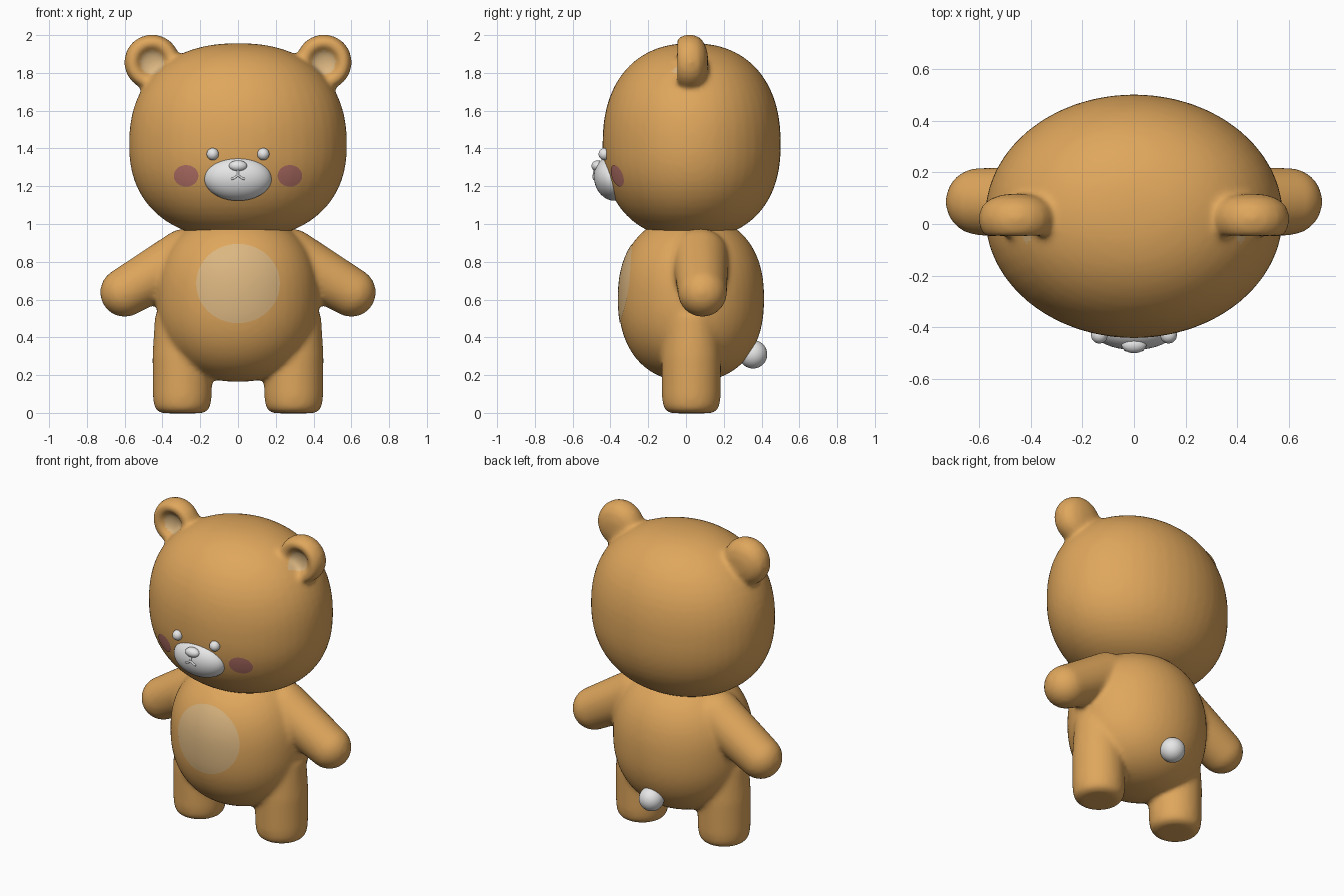
import bpy, bmesh, math
from mathutils import Matrix, Vector
from mathutils.bvhtree import BVHTree

if "Cube" in bpy.data.objects:
    bpy.data.objects.remove(bpy.data.objects["Cube"])


def material(name, rgb):
    m = bpy.data.materials.new(name)
    m.diffuse_color = (*rgb, 1)
    m.use_nodes = True
    m.node_tree.nodes["Principled BSDF"].inputs["Base Color"].default_value = m.diffuse_color
    return m


FUR = material("honey_fur", (0.74, 0.385, 0.108))
CREAM = material("pale_tan", (0.71, 0.47, 0.22))
PINK = material("dusty_pink", (0.47, 0.17, 0.14))
WHITE = material("soft_white", (0.8, 0.8, 0.8))


def blob(bm, loc, rad, n=2.0, tilt=0.0):
    """Ellipsoid; n above 2 makes the vertical profile fuller."""
    rot = Matrix.Rotation(tilt, 3, 'X')
    for v in bmesh.ops.create_uvsphere(bm, u_segments=48, v_segments=32, radius=1)["verts"]:
        rho = math.hypot(v.co.x, v.co.y)
        c = v.co * (rho ** n + abs(v.co.z) ** n) ** (-1 / n)
        v.co = rot @ Vector((c.x * rad[0], c.y * rad[1], c.z * rad[2])) + Vector(loc)


def lathe(bm, profile, matrix, seg=48):
    """Closed solid turned around z from (radius, height) points."""
    rings = []
    for r, h in profile:
        count = seg if r > 0 else 1
        rings.append([bm.verts.new(matrix @ Vector((r * math.cos(2 * math.pi * i / seg),
                                                    r * math.sin(2 * math.pi * i / seg), h)))
                      for i in range(count)])
    for a, b in zip(rings, rings[1:]):
        for i in range(seg):
            j = (i + 1) % seg
            quad = [a[i % len(a)], a[j % len(a)], b[j % len(b)], b[i % len(b)]]
            bm.faces.new(list(dict.fromkeys(quad)))


def tapered_limb(bm, p, rp, q, rq):
    """Hull around two balls."""
    tmp = bmesh.new()
    blob(tmp, p, (rp, rp, rp))
    blob(tmp, q, (rq, rq, rq))
    verts = [bm.verts.new(v.co) for v in tmp.verts]
    tmp.free()
    hull = bmesh.ops.convex_hull(bm, input=verts)
    loose = [g for g in hull["geom_interior"] if isinstance(g, bmesh.types.BMVert)]
    bmesh.ops.delete(bm, geom=loose, context='VERTS')


def finish(name, bm, mat):
    bmesh.ops.recalc_face_normals(bm, faces=bm.faces[:])
    me = bpy.data.meshes.new(name)
    bm.to_mesh(me)
    bm.free()
    me.materials.append(mat)
    me.polygons.foreach_set("use_smooth", [True] * len(me.polygons))
    ob = bpy.data.objects.new(name, me)
    bpy.context.collection.objects.link(ob)
    return ob


def melt(ob, mat, voxel=0.014, rounds=12):
    """Fuse overlapping solids into one soft skin."""
    rm = ob.modifiers.new("fuse", 'REMESH')
    rm.mode = 'VOXEL'
    rm.voxel_size = voxel
    rm.use_smooth_shade = True
    sm = ob.modifiers.new("soften", 'SMOOTH')
    sm.factor = 0.5
    sm.iterations = rounds
    deps = bpy.context.evaluated_depsgraph_get()
    me = bpy.data.meshes.new_from_object(ob.evaluated_get(deps))
    ob.modifiers.clear()
    ob.data = me
    me.materials.clear()
    me.materials.append(mat)
    me.polygons.foreach_set("use_smooth", [True] * len(me.polygons))


def surface(ob):
    """Returns a function giving the front y of an object at (x, z)."""
    bm = bmesh.new()
    bm.from_mesh(ob.data)
    tree = BVHTree.FromBMesh(bm)
    bm.free()

    def front(x, z):
        hit = tree.ray_cast(Vector((x, -2, z)), Vector((0, 1, 0)))[0]
        return hit.y if hit else 0.0
    return front


def patch(name, front, cx, cz, rx, rz, mat, rings=12, seg=48):
    """Thin oval that follows the skin below it."""
    bm = bmesh.new()

    def vert(k, i):
        a = 2 * math.pi * i / seg
        x, z = cx + rx * k / rings * math.cos(a), cz + rz * k / rings * math.sin(a)
        return bm.verts.new((x, front(x, z) - 0.004, z))
    prev = [vert(0, 0)]
    for k in range(1, rings + 1):
        cur = [vert(k, i) for i in range(seg)]
        for i in range(seg):
            j = (i + 1) % seg
            quad = [prev[i % len(prev)], cur[i], cur[j], prev[j % len(prev)]]
            bm.faces.new(list(dict.fromkeys(quad)))
        prev = cur
    ob = finish(name, bm, mat)
    if ob.data.polygons[0].normal.y > 0:
        ob.data.flip_normals()


# body: torso, arms and legs
bm = bmesh.new()
blob(bm, (0, 0.028, 0.605), (0.43, 0.386, 0.44), 2.3)
LEG = [(0, 0), (0.105, 0), (0.135, 0.012), (0.15, 0.04), (0.156, 0.09),
       (0.158, 0.3), (0.145, 0.52), (0, 0.56)]
for s in (-1, 1):
    tapered_limb(bm, (s * 0.28, 0.075, 0.825), 0.15, (s * 0.6, 0.087, 0.638), 0.13)
    lathe(bm, LEG, Matrix.Translation((s * 0.295, 0.028, -0.002)))
body = finish("body", bm, FUR)
melt(body, FUR)

# head with hollow ears
bm = bmesh.new()
blob(bm, (0, 0.03, 1.42), (0.577, 0.472, 0.537), 2.3)
for v in bm.verts:
    if v.co.z < 1.42:
        v.co.z = 1.42 + (v.co.z - 1.42) * 0.5 / 0.537
EAR = [(0, 0.0), (0.04, -0.004), (0.065, -0.018), (0.085, -0.044), (0.105, -0.053),
       (0.13, -0.04), (0.146, -0.005), (0.148, 0.03), (0.135, 0.07), (0.1, 0.1),
       (0.05, 0.115), (0, 0.118)]
for s in (-1, 1):
    lathe(bm, EAR, Matrix.Translation((s * 0.455, 0, 1.856)) @ Matrix.Rotation(-math.pi / 2, 4, 'X'))
head = finish("head", bm, FUR)
melt(head, FUR)

# inner ear colour
head.data.materials.append(CREAM)
for p in head.data.polygons:
    c = p.center
    if c.y < 0.03 and p.normal.y < 0 and math.hypot(abs(c.x) - 0.455, c.z - 1.856) < 0.062:
        p.material_index = 1

# belly patch and cheeks
face = surface(head)
patch("belly_patch", surface(body), 0, 0.685, 0.222, 0.21, CREAM)
for s, side in ((-1, "left"), (1, "right")):
    patch(side + "_cheek", face, s * 0.275, 1.255, 0.065, 0.057, PINK, 6)
    # eyes
    bm = bmesh.new()
    blob(bm, (s * 0.134, face(s * 0.134, 1.37) - 0.004, 1.37), (0.032, 0.032, 0.032))
    finish(side + "_eye", bm, WHITE)

# muzzle, nose and tail
bm = bmesh.new()
blob(bm, (0, -0.388, 1.24), (0.178, 0.098, 0.118), 2.0, math.radians(15))
muzzle = finish("muzzle", bm, WHITE)
bm = bmesh.new()
blob(bm, (0, -0.468, 1.307), (0.048, 0.032, 0.03))
finish("nose", bm, WHITE)
bm = bmesh.new()
blob(bm, (0, 0.355, 0.31), (0.075, 0.075, 0.075))
finish("tail", bm, WHITE)

# mouth
snout = surface(muzzle)
cu = bpy.data.curves.new("mouth", 'CURVE')
cu.dimensions = '3D'
cu.bevel_depth = 0.006
cu.bevel_resolution = 3
cu.use_fill_caps = True
for line in ([(0, 1.29), (0, 1.255)],
             [(-0.036, 1.238), (-0.02, 1.243), (0, 1.258), (0.02, 1.243), (0.036, 1.238)]):
    sp = cu.splines.new('POLY')
    sp.points.add(len(line) - 1)
    for pt, (x, z) in zip(sp.points, line):
        pt.co = (x, snout(x, z) - 0.002, z, 1)
cu.materials.append(WHITE)
bpy.context.collection.objects.link(bpy.data.objects.new("mouth", cu))
